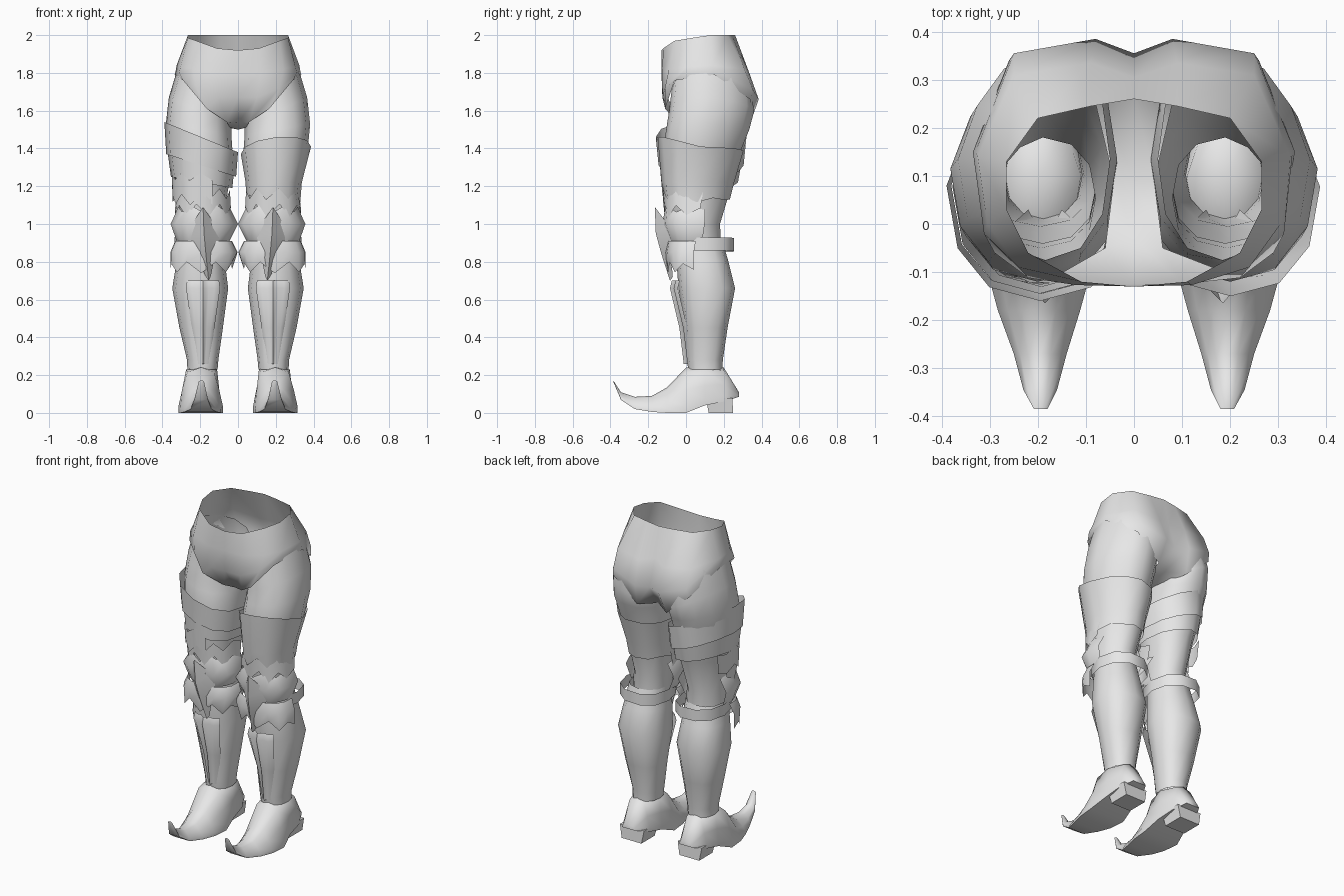
import bpy
from math import sin, cos, radians, copysign

cube = bpy.data.objects.get("Cube")
if cube:
    bpy.data.objects.remove(cube)

grey = bpy.data.materials.new("plain_grey")
grey.use_nodes = True
grey.diffuse_color = (0.8, 0.8, 0.8, 1)
for node in grey.node_tree.nodes:
    if node.type == 'BSDF_PRINCIPLED':
        node.inputs["Base Color"].default_value = grey.diffuse_color

LEFT, RIGHT = ("left", 1), ("right", -1)
BOTH = (LEFT, RIGHT)


def make(name, verts, faces, sides=BOTH):
    """Create one object per side; the right side is the mirror image."""
    for label, s in sides:
        mesh = bpy.data.meshes.new(name)
        mesh.from_pydata([(x * s, y, z) for x, y, z in verts], [],
                         [f if s > 0 else tuple(reversed(f)) for f in faces])
        mesh.validate()
        mesh.materials.append(grey)
        mesh.shade_smooth()
        mesh.set_sharp_from_angle(angle=radians(72))
        title = f"{label}_{name}" if label else name
        bpy.context.scene.collection.objects.link(bpy.data.objects.new(title, mesh))


def grid_faces(rows, cols, closed=False):
    faces = []
    for r in range(rows - 1):
        for c in range(cols if closed else cols - 1):
            d = (c + 1) % cols
            faces.append((r * cols + c, r * cols + d,
                          (r + 1) * cols + d, (r + 1) * cols + c))
    return faces


def sheet(name, rows, sides=BOTH):
    """Open plate from rows of points, listed bottom row first."""
    make(name, [p for row in rows for p in row],
         grid_faces(len(rows), len(rows[0])), sides)


def sleeve(name, rings, sides=BOTH, n=12, arc=None, zig=(0, 0), lift=0, cut=0):
    """Tube or partial band. Ring: x in, x out, y front, y back, z in, z out.
    zig: teeth on the bottom and top edge, lift: raised front of the top edge,
    cut: flattening of the outer back corner."""
    closed = arc is None
    start, end = arc or (0, 360)
    steps = n if closed else n - 1
    verts = []
    for r, (xa, xb, ya, yb, za, zb) in enumerate(rings):
        for i in range(n):
            a = radians(start + (end - start) * i / steps)
            u = copysign(abs(cos(a)) ** 0.88, cos(a))
            v = copysign(abs(sin(a)) ** 0.88, sin(a))
            if u > 0 and v > 0:
                u *= 1 - cut * v
                v *= 1 - cut * u / 2
            z = za + (zb - za) * (u + 1) / 2
            tooth = (1 if i % 2 else -1) * (1 - v) / 2
            if r == 0:
                z += zig[0] * tooth
            if r == len(rings) - 1:
                z += zig[1] * tooth + lift * max(0, -sin(a))
            verts.append(((xa + xb) / 2 + u * (xb - xa) / 2,
                          (ya + yb) / 2 + v * (yb - ya) / 2, z))
    make(name, verts, grid_faces(len(rings), n, closed), sides)


# Hip garment: half rows from front centre to back centre, mirrored and joined
rim = [(0, -.13, 1.92), (.11, -.12, 1.93), (.22, -.06, 1.97), (.265, .03, 1.985),
       (.265, .13, 2), (.2, .22, 2), (.09, .245, 2), (0, .26, 2)]
hip = [(0, -.13, 1.8), (.12, -.127, 1.8), (.24, -.09, 1.82), (.305, 0, 1.83),
       (.325, .14, 1.84), (.25, .31, 1.82), (.09, .335, 1.8), (0, .305, 1.82)]
seat = [(0, -.125, 1.67), (.1, -.125, 1.67), (.22, -.112, 1.72), (.312, -.02, 1.8),
        (.33, .15, 1.81), (.25, .355, 1.71), (.08, .385, 1.66), (0, .355, 1.66)]
hem = [(0, -.03, 1.535), (.06, -.05, 1.54), (.165, -.11, 1.61), (.29, -.06, 1.76),
       (.335, .15, 1.79), (.26, .34, 1.66), (.1, .335, 1.52), (0, .27, 1.53)]


def whole(row):
    return row + [(-x, y, z) for x, y, z in reversed(row[1:-1])]


rows = [whole(row) for row in (hem, seat, hip, rim)]
count = len(rows[0])
hip_verts = [p for row in rows for p in row]
hip_faces = grid_faces(len(rows), count, True)
# Crotch strip joining the front and back of the hem
mid = len(hip_verts)
hip_verts += [(-.042, .09, 1.51), (0, .09, 1.5), (.042, .09, 1.51)]
hip_faces += [(0, count - 1, mid, mid + 1), (1, 0, mid + 1, mid + 2),
              (mid + 1, mid, 8, 7), (mid + 2, mid + 1, 7, 6)]
make("hip_garment", hip_verts, hip_faces, (("", 1),))

# Trouser legs, open at the hips
sleeve("trouser_leg", [
    (.08, .30, -.04, .19, .8, .8),
    (.08, .30, -.07, .18, 1, 1),
    (.05, .325, -.10, .24, 1.2, 1.2),
    (.03, .37, -.12, .295, 1.4, 1.4),
    (.035, .382, -.105, .335, 1.47, 1.53),
    (.035, .366, -.09, .36, 1.52, 1.67),
    (.05, .318, -.075, .345, 1.6, 1.83)], cut=.25)

# Left thigh guard with a raised front edge
sleeve("thigh_guard", [
    (.045, .33, -.115, .232, 1.13, 1.13),
    (.04, .338, -.13, .255, 1.22, 1.22),
    (.015, .387, -.15, .305, 1.37, 1.41)], (LEFT,), zig=(.03, 0), lift=.07, cut=.25)

# Right thigh wraps and jagged outer plate
sleeve("lower_thigh_wrap", [
    (.03, .355, -.13, .275, 1.19, 1.25),
    (.015, .378, -.145, .305, 1.34, 1.42)], (RIGHT,), cut=.25)
sleeve("upper_thigh_wrap", [
    (.01, .38, -.145, .305, 1.25, 1.37),
    (.0, .39, -.16, .32, 1.38, 1.54)], (RIGHT,), cut=.25)
sleeve("outer_thigh_plate", [
    (.04, .348, -.125, .24, 1.13, 1.13),
    (.04, .352, -.135, .26, 1.25, 1.25)], (RIGHT,), n=8, arc=(-110, 30), zig=(.03, .02))

# Knee armour: hem, flared guards, strap and pointed cap
sleeve("thigh_hem", [
    (.035, .335, -.115, .2, 1.07, 1.07),
    (.04, .325, -.125, .23, 1.16, 1.16)], n=10, arc=(-190, 10), zig=(.035, .03))
sleeve("upper_knee_guard", [
    (.045, .325, -.09, .15, .91, .91),
    (.0, .357, -.125, .18, 1, 1),
    (.045, .315, -.115, .18, 1.08, 1.08)], n=9, arc=(-205, 25), zig=(0, .02))
sleeve("lower_knee_guard", [
    (.03, .358, -.095, .13, .77, .77),
    (.0, .36, -.11, .14, .85, .85),
    (.03, .335, -.1, .15, .91, .91)], n=9, arc=(-190, 10), zig=(.03, 0))
sleeve("knee_strap", [
    (.045, .335, -.06, .26, .85, .86),
    (.045, .335, -.06, .26, .92, .93)], n=10)
sheet("knee_cap", [
    [(.145, -.07, .72), (.155, -.085, .7), (.17, -.07, .72)],
    [(.12, -.08, .84), (.17, -.13, .84), (.225, -.08, .84)],
    [(.1, -.08, .93), (.18, -.16, .95), (.255, -.08, .93)],
    [(.115, -.09, .99), (.185, -.165, 1.09), (.25, -.09, .99)]])

# Boot shaft
sleeve("boot_shaft", [
    (.108, .268, .012, .192, .23, .23),
    (.104, .27, .005, .195, .28, .28),
    (.08, .31, -.005, .22, .45, .45),
    (.052, .348, -.04, .26, .66, .66),
    (.07, .325, -.05, .225, .8, .8),
    (.08, .305, -.05, .19, .92, .92)])

# Ridged shin guard, narrowing to the ankle
shin = []
for z, width, front in ((.26, .035, -.012), (.45, .06, -.035),
                        (.66, .09, -.085), (.7, .085, -.075)):
    shin.append([(.185 + width * k / 3, front + .01 * abs(k) + (.012 if k % 2 else 0), z)
                 for k in range(-3, 4)])
sheet("shin_guard", shin)

# Foot with curled toe: y, x in, x out, bottom, top, inset of the upper part
verts = []
stations = [(.28, .15, .24, .085, .11, .2), (.2, .11, .28, .06, .24, .2),
            (.1, .095, .29, .04, .25, .08), (0, .08, .315, 0, .24, .2),
            (-.1, .09, .305, 0, .135, .3), (-.18, .112, .283, .005, .09, .3),
            (-.27, .14, .25, .02, .085, .3), (-.345, .16, .23, .07, .11, .3),
            (-.385, .18, .208, .165, .172, .3)]
for y, xa, xb, low, high, t in stations:
    w, h = xb - xa, high - low
    verts += [(xa + w * u, y, low + h * v) for u, v in
              ((0, 0), (0, .15), (t * .4, .5), (t, .9), (.5, 1),
               (1 - t, .9), (1 - t * .4, .5), (1, .15), (1, 0))]
ring = len(verts) // len(stations)
foot_faces = grid_faces(len(stations), ring, True)
foot_faces += [tuple(reversed(range(ring))), tuple(range(len(verts) - ring, len(verts)))]
make("boot_foot", verts, [tuple(reversed(f)) for f in foot_faces])

# Heel block, slightly wider at the top
heel = []
for z, xa, xb, ya, yb in ((0, .13, .265, .12, .25), (.08, .115, .28, .105, .245)):
    heel += [(xa, ya, z), (xb, ya, z), (xb, yb, z), (xa, yb, z)]
make("boot_heel", heel, grid_faces(2, 4, True) + [(3, 2, 1, 0), (4, 5, 6, 7)])
